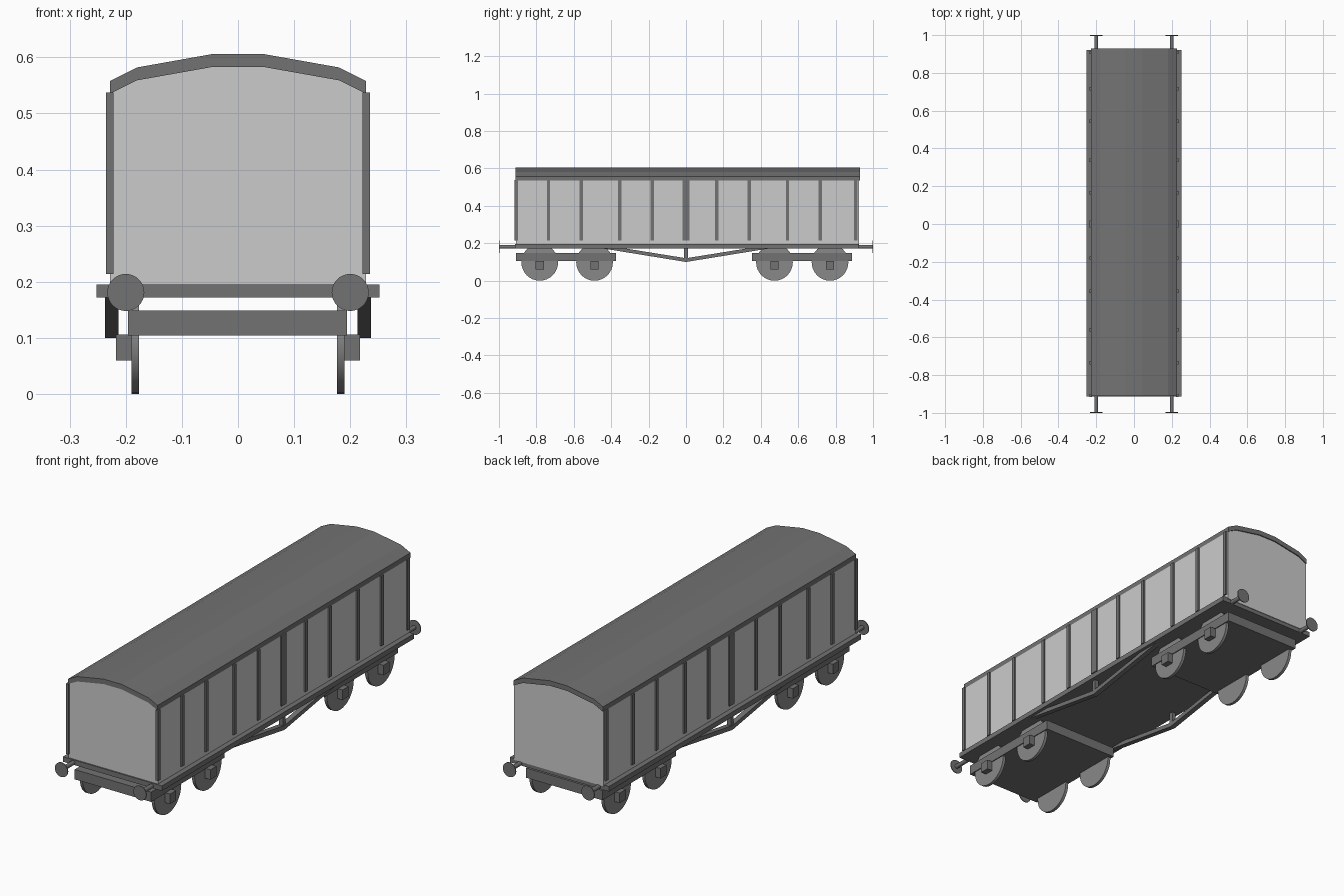
import bpy, bmesh, math
from mathutils import Vector

if "Cube" in bpy.data.objects:
    bpy.data.objects.remove(bpy.data.objects["Cube"])


def material(name, grey):
    mat = bpy.data.materials.new(name)
    mat.diffuse_color = (grey, grey, grey, 1)
    mat.use_nodes = True
    mat.node_tree.nodes["Principled BSDF"].inputs["Base Color"].default_value = mat.diffuse_color
    return mat


DARK = material("dark_grey", 0.17)
WHEEL = material("wheel_grey", 0.25)


def make_object(name, bm, mat=None):
    bmesh.ops.recalc_face_normals(bm, faces=bm.faces)
    mesh = bpy.data.meshes.new(name)
    bm.to_mesh(mesh)
    bm.free()
    obj = bpy.data.objects.new(name, mesh)
    bpy.context.collection.objects.link(obj)
    if mat:
        mesh.materials.append(mat)
    return obj


def box(name, x, y, z, mat=DARK):
    """Box from (min, max) ranges."""
    bm = bmesh.new()
    bmesh.ops.create_cube(bm, size=1)
    for v in bm.verts:
        v.co = [r[0] if c < 0 else r[1] for c, r in zip(v.co, (x, y, z))]
    return make_object(name, bm, mat)


def extrude(name, points, start, end, axis, mat=DARK):
    """Extrude a closed profile along x (points are y,z) or y (points are x,z)."""
    bm = bmesh.new()
    place = (lambda a, b: (start, a, b)) if axis == 'x' else (lambda a, b: (a, start, b))
    face = bm.faces.new([bm.verts.new(place(a, b)) for a, b in points])
    new = bmesh.ops.extrude_face_region(bm, geom=[face])['geom']
    step = Vector((end - start, 0, 0)) if axis == 'x' else Vector((0, end - start, 0))
    bmesh.ops.translate(bm, vec=step, verts=[g for g in new if isinstance(g, bmesh.types.BMVert)])
    return make_object(name, bm, mat)


def cylinder(name, center, radius, depth, axis, sides=32, mat=DARK):
    rot = (0, math.pi / 2, 0) if axis == 'x' else (math.pi / 2, 0, 0)
    bpy.ops.mesh.primitive_cylinder_add(vertices=sides, radius=radius, depth=depth,
                                        location=center, rotation=rot)
    obj = bpy.context.object
    obj.name = name
    obj.data.materials.append(mat)
    bpy.ops.object.shade_smooth_by_angle()
    return obj


def mirrored(side, lo, hi):
    return tuple(sorted((side * lo, side * hi)))


# Body and roof share one arch profile
half_arch = [(0.228, 0.535), (0.18, 0.559), (0.045, 0.583)]
arch = half_arch + [(-x, z) for x, z in reversed(half_arch)]
extrude("body", [(-0.228, 0.19), (0.228, 0.19)] + arch, -0.908, 0.924, 'y', None)
extrude("roof", arch + [(x, z + 0.023) for x, z in reversed(arch)], -0.911, 0.929, 'y')

# Underframe floor
box("underframe", (-0.252, 0.252), (-0.914, 0.921), (0.172, 0.195))

rib_positions = [-0.908, -0.735, -0.56, -0.355, -0.18, 0, 0.165, 0.338, 0.543, 0.717, 0.908]
bogie_ranges = [(-0.909, -0.375), (0.354, 0.888)]
axle_positions = [-0.782, -0.489, 0.473, 0.77]

for side in (-1, 1):
    # Wall ribs, with a wider door post in the middle
    for y in rib_positions:
        w = 0.018 if y == 0 else 0.009
        box("wall_rib", mirrored(side, 0.222, 0.235), (y - w, y + w), (0.214, 0.537))

    # Wheels and axle boxes
    for y in axle_positions:
        cylinder("wheel", (side * 0.183, y, 0.098), 0.098, 0.014, 'x', mat=WHEEL)
        box("axle_box", mirrored(side, 0.188, 0.217), (y - 0.022, y + 0.022), (0.06, 0.106))

    # Truss rods with a centre post
    rod = [(-0.45, 0.173), (0, 0.1), (0.45, 0.173), (0.33, 0.173), (0, 0.12), (-0.33, 0.173)]
    extrude("truss_rod", rod, side * 0.213, side * 0.237, 'x')
    box("truss_post", mirrored(side, 0.215, 0.235), (-0.01, 0.01), (0.11, 0.175))

    # Buffers at both ends
    for end in (-1, 1):
        cylinder("buffer_shaft", (side * 0.2, end * 0.95, 0.181), 0.01, 0.095, 'y', 16)
        cylinder("buffer_head", (side * 0.2, end * 0.998, 0.181), 0.033, 0.004, 'y')

# Bogie frames
for y in bogie_ranges:
    box("bogie_frame", (-0.196, 0.194), y, (0.104, 0.149))
